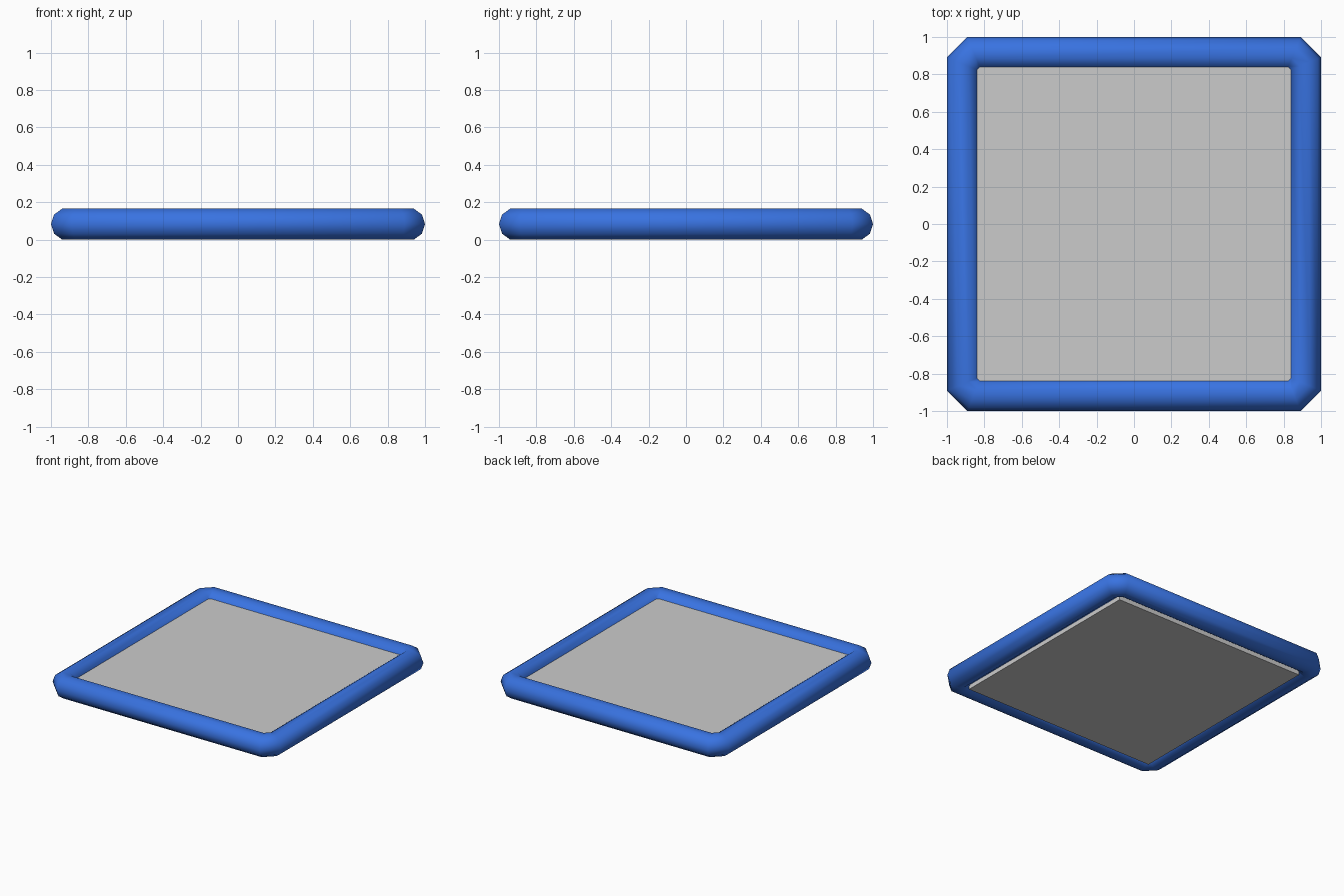
import bpy, bmesh, math

if "Cube" in bpy.data.objects:
    bpy.data.objects.remove(bpy.data.objects["Cube"])

R = 0.087          # tube radius
C = 1 - R          # centre line distance from the middle
A = 0.855          # where the corner chamfer starts
SIDES = 10
MID = R * math.sin(math.radians(72))   # tube centre height


def finish(name, bm, smooth):
    bmesh.ops.recalc_face_normals(bm, faces=bm.faces[:])
    for f in bm.faces:
        f.smooth = smooth
    mesh = bpy.data.meshes.new(name)
    bm.to_mesh(mesh)
    bm.free()
    obj = bpy.data.objects.new(name, mesh)
    bpy.context.collection.objects.link(obj)
    return obj


# Round border tube with mitred, chamfered corners
bm = bmesh.new()
t = math.tan(math.radians(22.5))
rings = []
for k in range(4):
    c, s = round(math.cos(k * math.pi / 2)), round(math.sin(k * math.pi / 2))
    for side in (-1, 1):
        ring = []
        for i in range(SIDES):
            a = 2 * math.pi * i / SIDES
            d = R * math.cos(a)
            x, y = C + d, side * (A + d * t)
            ring.append(bm.verts.new((c * x - s * y, s * x + c * y, MID + R * math.sin(a))))
        rings.append(ring)
for n, ring in enumerate(rings):
    nxt = rings[(n + 1) % len(rings)]
    for i in range(SIDES):
        j = (i + 1) % SIDES
        bm.faces.new((ring[i], ring[j], nxt[j], nxt[i]))
border = finish("border_tube", bm, True)
blue = bpy.data.materials.new("blue")
blue.diffuse_color = (0.04, 0.17, 0.75, 1)
blue.use_nodes = True
blue.node_tree.nodes["Principled BSDF"].inputs["Base Color"].default_value = blue.diffuse_color
border.data.materials.append(blue)

# Flat square mat filling the border
bm = bmesh.new()
bmesh.ops.create_cube(bm, size=1)
for v in bm.verts:
    v.co = (v.co.x * 1.68, v.co.y * 1.68, (v.co.z + 0.5) * 0.122)
finish("floor_panel", bm, False)
